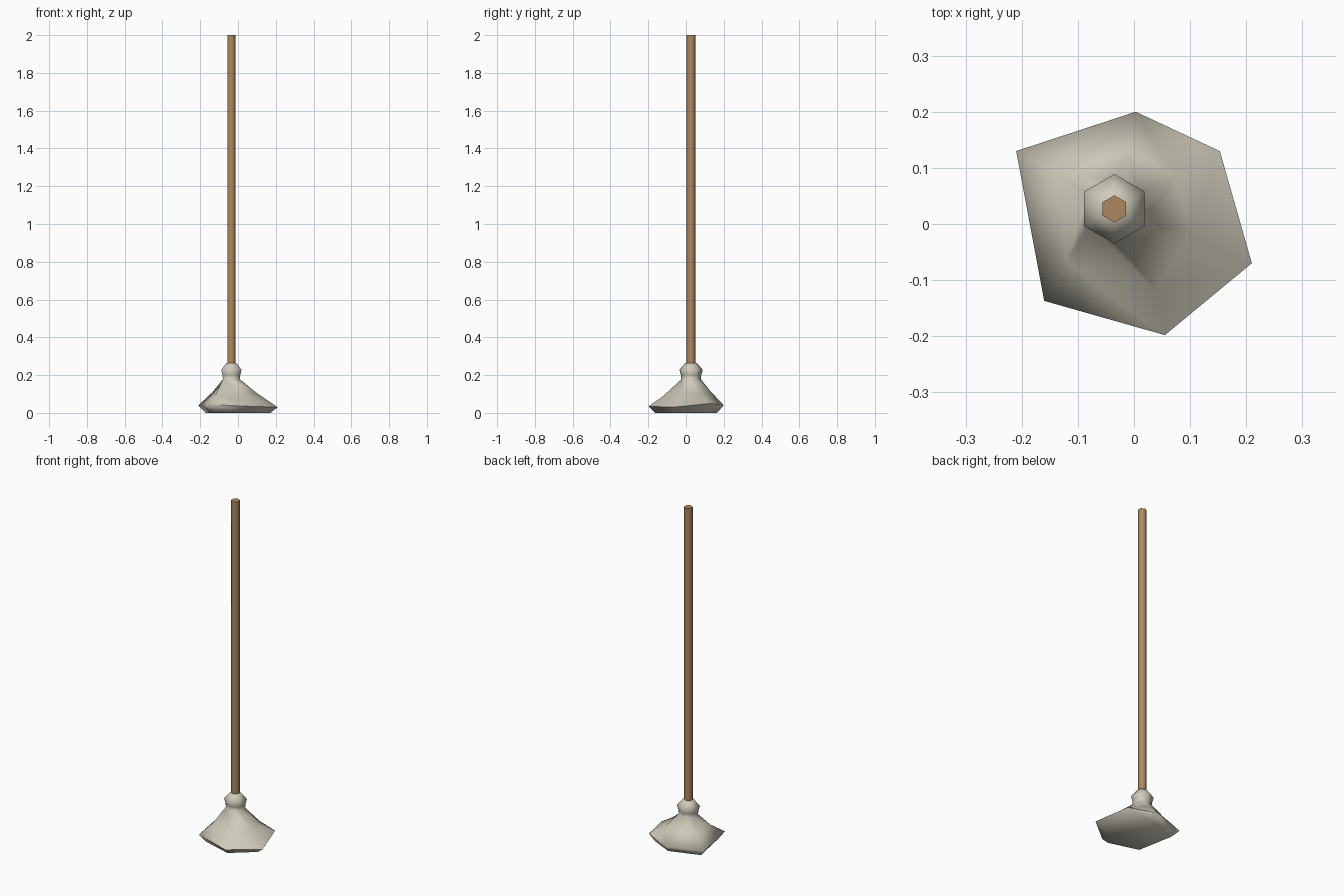
import bpy, bmesh, math

if "Cube" in bpy.data.objects:
    bpy.data.objects.remove(bpy.data.objects["Cube"])

CX, CY = -0.035, 0.027          # handle axis
ANG = [150, 90, 30, -30, -90, -150]


def material(name, col):
    m = bpy.data.materials.new(name)
    m.diffuse_color = (*col, 1)
    m.use_nodes = True
    m.node_tree.nodes["Principled BSDF"].inputs["Base Color"].default_value = m.diffuse_color
    return m


def hexagon(r, z):
    return [(CX + r * math.cos(math.radians(a)), CY + r * math.sin(math.radians(a)), z) for a in ANG]


def loft(name, rings, mat, angle):
    """Skin a stack of six-sided rings, from bottom to top, with end caps."""
    bm = bmesh.new()
    vs = [[bm.verts.new(p) for p in ring] for ring in rings]
    for lo, hi in zip(vs, vs[1:]):
        for i in range(6):
            j = (i + 1) % 6
            bm.faces.new((lo[i], lo[j], hi[j], hi[i]))
    bm.faces.new(vs[0])
    bm.faces.new(vs[-1])
    bmesh.ops.recalc_face_normals(bm, faces=bm.faces[:])
    me = bpy.data.meshes.new(name)
    bm.to_mesh(me)
    bm.free()
    ob = bpy.data.objects.new(name, me)
    bpy.context.collection.objects.link(ob)
    me.materials.append(mat)
    bpy.ops.object.select_all(action='DESELECT')
    ob.select_set(True)
    bpy.context.view_layer.objects.active = ob
    bpy.ops.object.shade_smooth_by_angle(angle=math.radians(angle))
    return ob


wood = material("tan_wood", (0.42, 0.25, 0.12))
cloth = material("off_white_cloth", (0.62, 0.59, 0.49))

# Mop head: lopsided skirt, pinched neck, flared collar
rim = [(-0.21, 0.13, 0.04), (0.003, 0.20, 0.04), (0.153, 0.13, 0.05),
       (0.21, -0.07, 0.03), (0.055, -0.198, 0.035), (-0.16, -0.137, 0.045)]
base = [(x * 0.82, y * 0.82, 0.0) for x, y, z in rim]
mid = [(-0.135, 0.09, 0.11), (-0.012, 0.13, 0.115), (0.075, 0.085, 0.10),
       (0.10, -0.015, 0.105), (0.04, -0.12, 0.09), (-0.12, -0.068, 0.095)]
loft("mop_head", [base, rim, mid, hexagon(0.052, 0.178), hexagon(0.054, 0.20),
                  hexagon(0.062, 0.228), hexagon(0.03, 0.265)], cloth, 85)

# Handle
loft("handle", [hexagon(0.024, 0.2), hexagon(0.024, 2.0)], wood, 65)
